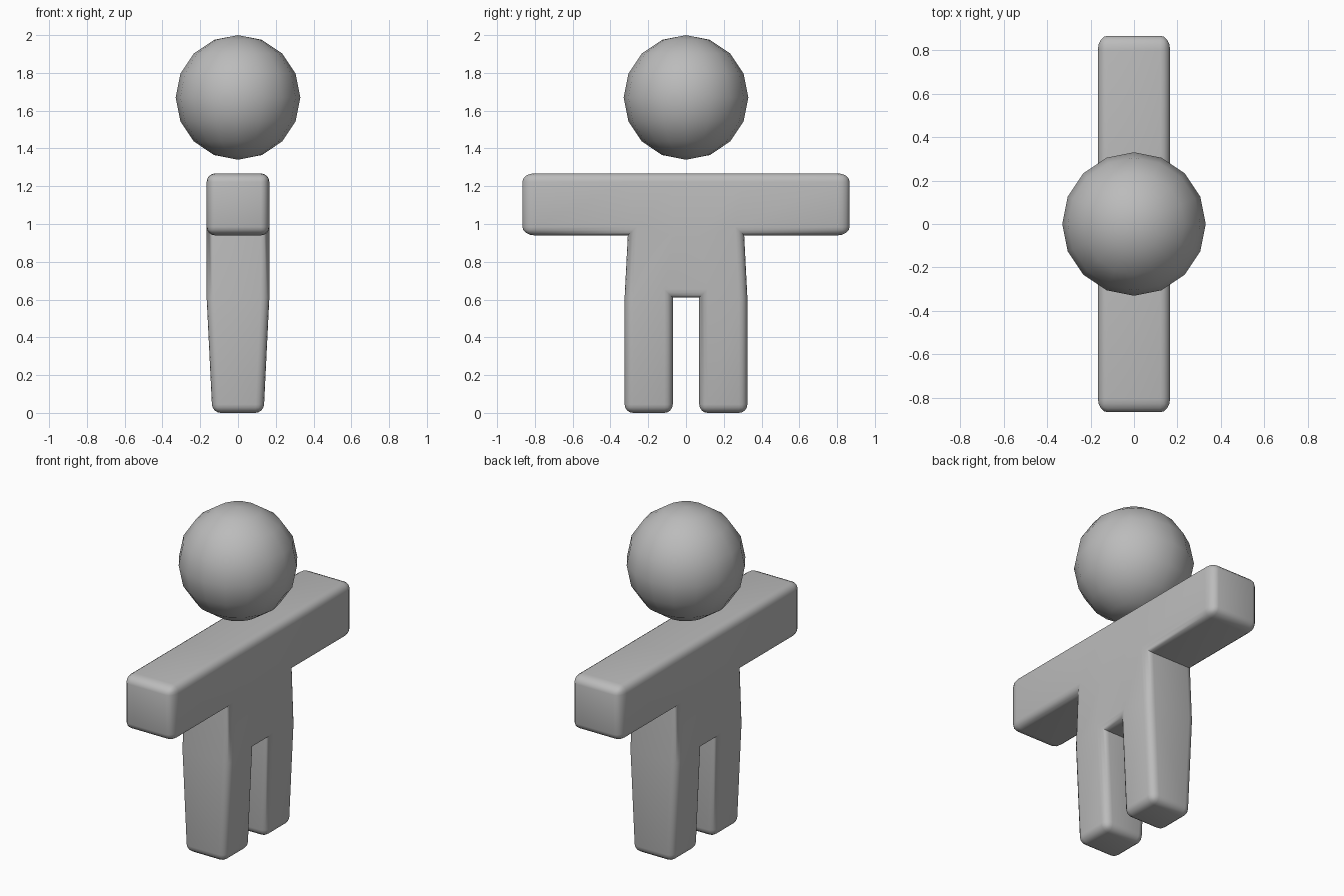
import bpy, bmesh, math

if "Cube" in bpy.data.objects:
    bpy.data.objects.remove(bpy.data.objects["Cube"])

grey = bpy.data.materials.new("plain_grey")
grey.diffuse_color = (0.5, 0.5, 0.5, 1)
grey.use_nodes = True
grey.node_tree.nodes["Principled BSDF"].inputs["Base Color"].default_value = grey.diffuse_color


def finish(obj, angle):
    obj.data.materials.append(grey)
    bpy.ops.object.select_all(action='DESELECT')
    obj.select_set(True)
    bpy.context.view_layer.objects.active = obj
    bpy.ops.object.shade_smooth_by_angle(angle=math.radians(angle))


# Head: floating ball
bpy.ops.mesh.primitive_uv_sphere_add(segments=16, ring_count=8, radius=0.33,
                                     location=(0, 0, 1.67))
head = bpy.context.object
head.name = "head"
finish(head, 80)

# Body: grid of cells in the side plane, made thick along x
ROWS = [0.0, 0.61, 0.94, 1.268]
HIP = [0.325, 0.325, 0.308, 0.308]      # outer half-width at each row
DEPTH = [0.136, 0.166, 0.166, 0.166]    # half-depth at each row
ARM = 0.866
CELLS = [(0, 1), (0, 3), (1, 1), (1, 2), (1, 3)] + [(2, c) for c in range(5)]

bm = bmesh.new()
cache = {}


def vert(side, r, c):
    if (side, r, c) not in cache:
        y = [-ARM, -HIP[r], -0.07, 0.07, HIP[r], ARM][c]
        cache[side, r, c] = bm.verts.new((side * DEPTH[r], y, ROWS[r]))
    return cache[side, r, c]


for r, c in CELLS:
    ring = [(r, c), (r, c + 1), (r + 1, c + 1), (r + 1, c)]
    bm.faces.new([vert(1, *p) for p in ring])
    bm.faces.new([vert(-1, *p) for p in reversed(ring)])
    # outer walls wherever there is no neighbouring cell
    for i, step in enumerate([(-1, 0), (0, 1), (1, 0), (0, -1)]):
        if (r + step[0], c + step[1]) not in CELLS:
            a, b = ring[i], ring[(i + 1) % 4]
            bm.faces.new([vert(1, *b), vert(1, *a), vert(-1, *a), vert(-1, *b)])
bmesh.ops.recalc_face_normals(bm, faces=bm.faces)

# Round the outward corners only
outer = [e for e in bm.edges if e.calc_face_angle_signed() > math.radians(30)]
bmesh.ops.bevel(bm, geom=outer, offset=0.045, offset_type='OFFSET',
                segments=4, profile=0.5, affect='EDGES', clamp_overlap=True)

# Longer rounding on the hands
for v in bm.verts:
    if abs(v.co.y) > 0.81:
        v.co.y = math.copysign(ARM - (ARM - abs(v.co.y)) * 1.4, v.co.y)

mesh = bpy.data.meshes.new("body")
bm.to_mesh(mesh)
bm.free()
body = bpy.data.objects.new("body", mesh)
bpy.context.collection.objects.link(body)
finish(body, 50)
